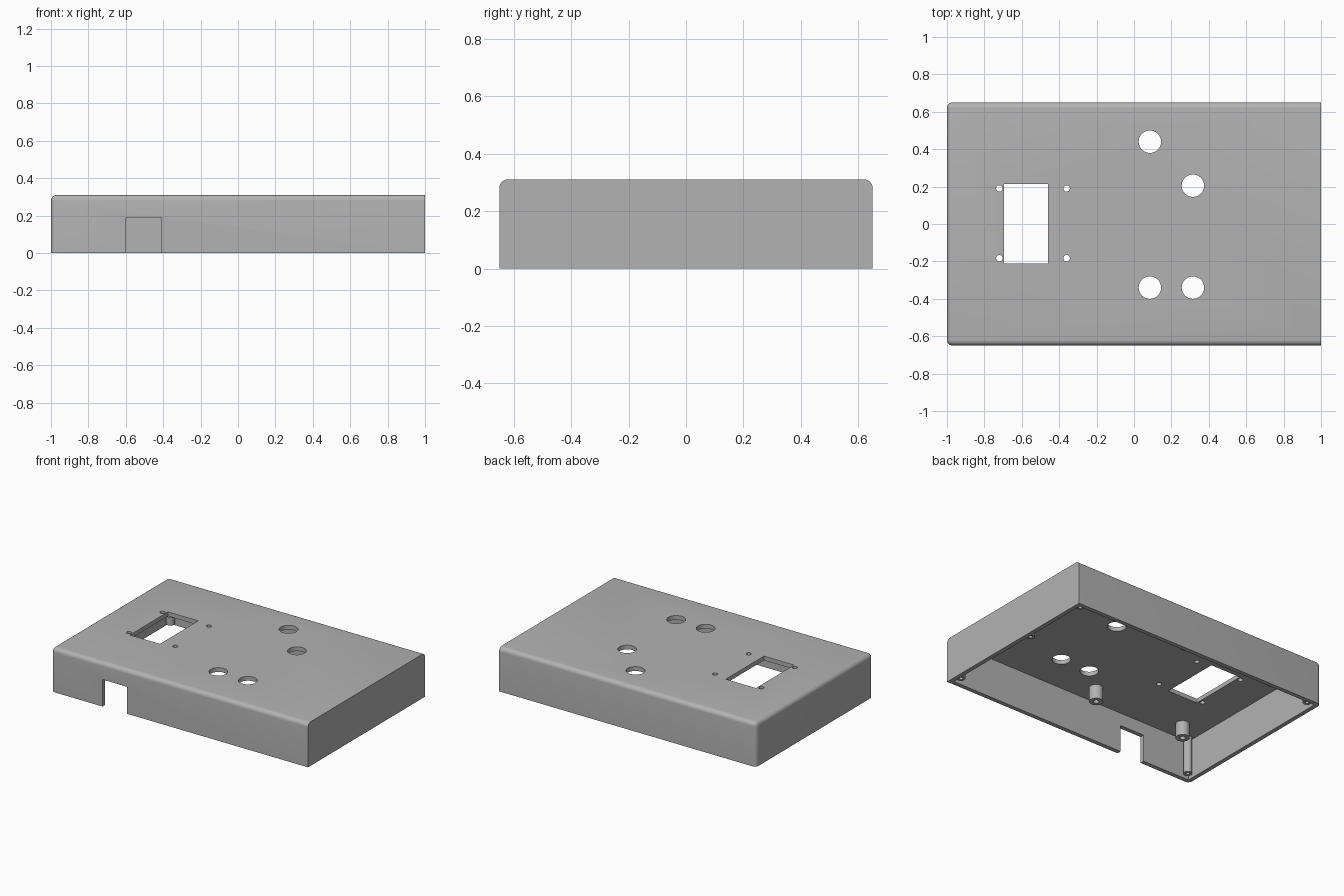
import bpy, bmesh, math
from mathutils import Matrix, Vector

cube = bpy.data.objects.get("Cube")
if cube:
    bpy.data.objects.remove(cube, do_unlink=True)

HX, HY, H, WALL = 1.0, 0.65, 0.31, 0.03

grey = bpy.data.materials.new("plain grey")
grey.use_nodes = True
grey.diffuse_color = (0.45, 0.45, 0.45, 1)
bsdf = next(n for n in grey.node_tree.nodes if n.type == 'BSDF_PRINCIPLED')
bsdf.inputs["Base Color"].default_value = grey.diffuse_color


def finish(bm, name):
    bmesh.ops.recalc_face_normals(bm, faces=bm.faces[:])
    mesh = bpy.data.meshes.new(name)
    bm.to_mesh(mesh)
    bm.free()
    obj = bpy.data.objects.new(name, mesh)
    bpy.context.collection.objects.link(obj)
    mesh.materials.append(grey)
    return obj


def activate(obj):
    bpy.ops.object.select_all(action='DESELECT')
    obj.select_set(True)
    bpy.context.view_layer.objects.active = obj


def smooth(obj):
    activate(obj)
    bpy.ops.object.shade_smooth_by_angle(angle=math.radians(30))


def box_mesh(lo, hi):
    lo, hi = Vector(lo), Vector(hi)
    bm = bmesh.new()
    mat = Matrix.Translation((lo + hi) / 2) @ Matrix.Diagonal((*(hi - lo), 1))
    bmesh.ops.create_cube(bm, size=1, matrix=mat)
    return bm


def cylinder_mesh(x, y, z0, z1, r):
    bm = bmesh.new()
    bmesh.ops.create_cone(bm, cap_ends=True, segments=40, radius1=r, radius2=r,
                          depth=z1 - z0, matrix=Matrix.Translation((x, y, (z0 + z1) / 2)))
    return bm


def cut(obj, bm):
    cutter = finish(bm, "cutter")
    cutter.hide_render = True
    activate(obj)
    mod = obj.modifiers.new("cut", 'BOOLEAN')
    mod.operation, mod.solver, mod.object = 'DIFFERENCE', 'EXACT', cutter
    bpy.ops.object.modifier_apply(modifier=mod.name)
    bpy.data.objects.remove(cutter, do_unlink=True)


# Outer block: rounded along the top and the left end, sharp at the other end
bm = box_mesh((-HX, -HY, 0), (HX, HY, H))
rounded = []
for e in bm.edges:
    a, b = (v.co for v in e.verts)
    on_left = a.x < 0 and b.x < 0
    on_top = a.z > 0.1 and b.z > 0.1
    on_right = a.x > 0 and b.x > 0
    on_floor = a.z < 0.1 and b.z < 0.1
    if (on_left or on_top) and not on_right and not on_floor:
        rounded.append(e)
bmesh.ops.bevel(bm, geom=rounded, offset=0.03, segments=6, profile=0.5, affect='EDGES')
shell = finish(bm, "enclosure_shell")

# Hollow inside, display window and cable notch
cut(shell, box_mesh((-HX + WALL, -HY + WALL, -0.1), (HX - WALL, HY - WALL, H - WALL)))
cut(shell, box_mesh((-0.695, -0.21, 0.2), (-0.46, 0.215, 0.4)))
cut(shell, box_mesh((-0.6, -0.75, -0.1), (-0.41, -0.55, 0.19)))

# Button holes and window screw holes
for x, y in ((0.085, 0.44), (0.315, 0.205), (0.085, -0.34), (0.315, -0.34)):
    cut(shell, cylinder_mesh(x, y, 0.2, 0.4, 0.06))
for x in (-0.72, -0.36):
    for y in (-0.183, 0.19):
        cut(shell, cylinder_mesh(x, y, 0.2, 0.4, 0.017))
smooth(shell)


def post(name, x, y, z, r, bore):
    """Round post hanging from the lid with a blind screw hole."""
    top = H - WALL + 0.005
    obj = finish(cylinder_mesh(x, y, z, top, r), name)
    cut(obj, cylinder_mesh(x, y, z - 0.05, top - 0.03, bore))
    smooth(obj)


# Corner screw posts, plus one on the right end wall
for x in (-0.937, 0.937):
    for y in (-0.587, 0.587):
        post("corner_post", x, y, 0.02, 0.028, 0.012)
post("end_post", 0.937, 0.1, 0.02, 0.028, 0.012)

# Shorter board standoffs
for x in (-0.8, -0.085):
    for y in (-0.475, 0.42):
        post("board_standoff", x, y, 0.18, 0.045, 0.018)
